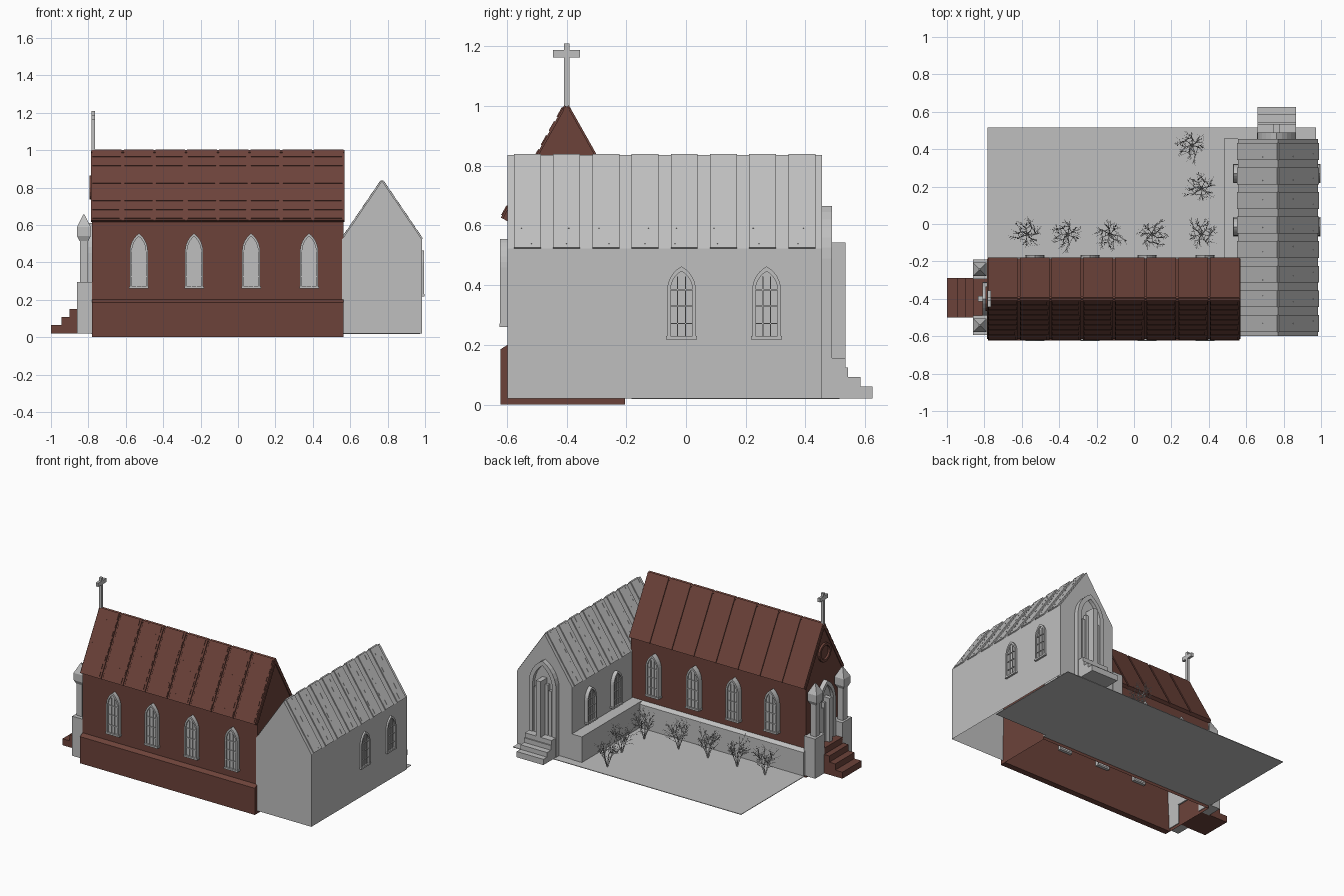
import bpy, bmesh, math, random
from mathutils import Vector, Matrix

random.seed(4)
cube = bpy.data.objects.get("Cube")
if cube:
    bpy.data.objects.remove(cube)


def material(name, rgb):
    m = bpy.data.materials.new(name)
    m.use_nodes = True
    m.diffuse_color = (*rgb, 1)
    m.node_tree.nodes["Principled BSDF"].inputs["Base Color"].default_value = (*rgb, 1)
    return m


STONE = material("grey stone", (0.52, 0.52, 0.52))
BRICK = material("red brown brick", (0.15, 0.055, 0.042))
FRONT, RIGHT, BACK, LEFT = 0, 90, 180, -90


def finish(name, bm, mat, loc=(0, 0, 0), turn=0):
    bmesh.ops.recalc_face_normals(bm, faces=bm.faces)
    me = bpy.data.meshes.new(name)
    bm.to_mesh(me)
    bm.free()
    me.materials.append(mat)
    ob = bpy.data.objects.new(name, me)
    ob.location = loc
    ob.rotation_euler.z = math.radians(turn)
    bpy.context.collection.objects.link(ob)
    return ob


def add_box(bm, x0, x1, y0, y1, z0, z1):
    mid = Vector((x0 + x1, y0 + y1, z0 + z1)) / 2
    mat = Matrix.Translation(mid) @ Matrix.Diagonal((x1 - x0, y1 - y0, z1 - z0, 1))
    bmesh.ops.create_cube(bm, size=1, matrix=mat)


def box(name, mat, *span):
    bm = bmesh.new()
    add_box(bm, *span)
    return finish(name, bm, mat)


def add_prism(bm, pts, y0, y1, hole=None, skip=()):
    """Extrude an x-z outline along y; an equally long hole outline makes a ring."""
    def loop(p, y):
        return [bm.verts.new((a, y, b)) for a, b in p]
    n = len(pts)
    a, b = loop(pts, y0), loop(pts, y1)
    if hole:
        c, d = loop(hole, y0), loop(hole, y1)
        pairs = [(a, b), (b, d), (d, c), (c, a)]
    else:
        bm.faces.new(a)
        bm.faces.new(b)
        pairs = [(a, b)]
    for p, q in pairs:
        for i in range(n):
            if i not in skip:
                j = (i + 1) % n
                bm.faces.new((p[i], p[j], q[j], q[i]))


def arch(w, z0, spring, top, steps=6):
    """Pointed arch outline of half width w."""
    h = top - spring
    r = (w * w + h * h) / (2 * w)
    end = math.asin(min(1, h / r))
    side = [(w, z0)]
    for i in range(steps + 1):
        t = end * i / steps
        side.append((w - r + r * math.cos(t), spring + r * math.sin(t)))
    side[-1] = (0, top)
    return side + [(-x, z) for x, z in side[-2::-1]]


def window(name, loc, turn, h, spring, out):
    """Pointed window with frame, glazing bars and sill, standing on its wall."""
    bm = bmesh.new()
    w, e = 0.048, 0.011
    add_prism(bm, arch(w, 0, spring, h), -out, 0.02,
              arch(w - e, e, spring, h - 1.5 * e))
    add_prism(bm, arch(w - e, e, spring, h - 1.5 * e), -out + 0.01, 0.01)
    for x in (-0.013, 0.013):
        add_box(bm, x - 0.002, x + 0.002, -out + 0.004, 0, e, h * 0.86)
    for k in (0.22, 0.46, 0.68):
        add_box(bm, e - w, w - e, -out + 0.004, 0, k * h - 0.002, k * h + 0.002)
    add_box(bm, -w - 0.004, w + 0.004, -out - 0.002, 0, 0, 0.012)
    return finish(name, bm, STONE, loc, turn)


def doorway(name, loc, turn, w, z0, spring, top, depth, bar_out):
    """Arched surround with a door of upright bars, tallest in the middle."""
    bm = bmesh.new()
    add_prism(bm, arch(w, z0, spring, top), -depth, 0.01,
              arch(w * 0.72, z0 + 0.002, spring, top - w * 0.32))
    add_prism(bm, arch(w * 0.72, z0, spring, top - w * 0.32), -0.008, 0.01)
    high = spring + (top - spring) * 0.3
    for k in (-2, -1, 0, 1, 2):
        x = k * w * 0.27
        front = bar_out if k == 0 else depth * 0.9
        half = w * (0.17 if k == 0 else 0.1)
        add_box(bm, x - half, x + half, -front, 0, z0, high - abs(k) * w * 0.35)
    return finish(name, bm, STONE, loc, turn)


def slope_box(bm, ridge, eave, lo, hi, t0, t1, lift, thick, axis):
    """Slab on a roof slope: lo..hi along the ridge, t0..t1 from ridge to eave."""
    r, e = Vector(ridge), Vector(eave)
    d = e - r
    n = Vector((-d.y, d.x)).normalized()
    n = n if n.y > 0 else -n
    pts = [r + d * t + n * k for t, k in
           ((t0, lift), (t1, lift), (t1, lift + thick), (t0, lift + thick))]
    ends = [[bm.verts.new((s, p.x, p.y) if axis == "x" else (p.x, s, p.y))
             for p in pts] for s in (lo, hi)]
    bm.faces.new(ends[0])
    bm.faces.new(ends[1])
    for i in range(4):
        j = (i + 1) % 4
        bm.faces.new((ends[0][i], ends[0][j], ends[1][j], ends[1][i]))


# Nave walls, open underneath
X0, X1, YC = -0.78, 0.565, -0.4
bm = bmesh.new()
add_prism(bm, [(-0.195, 0), (0.195, 0), (0.195, 0.64), (0, 0.985), (-0.195, 0.64)],
          X0, X1, skip=(0,))
finish("nave_walls", bm, BRICK, (0, YC, 0), 90).rotation_euler.z = math.radians(-90)

# Nave roof: slabs, long panels on both sides, tile courses on the front
bm = bmesh.new()
ridge = (YC, 0.998)
for s in (-1, 1):
    eave = (YC + s * 0.212, 0.622)
    slope_box(bm, ridge, eave, X0 - 0.005, X1 + 0.005, 0, 1, -0.015, 0.018, "x")
    for c in range(8):
        lo = X0 + c * 0.1695
        hi = lo + 0.158
        slope_box(bm, ridge, eave, lo, hi, 0, 1, 0.001, 0.008, "x")
        if s < 0:
            for r in range(8):
                slope_box(bm, ridge, eave, lo + 0.003, hi - random.uniform(0.002, 0.015),
                          r / 8 + 0.02, r / 8 + 0.105, 0.008, 0.005, "x")
finish("nave_roof", bm, BRICK)

# Plinths with a sloped top
for name, s, mat in (("front_plinth", -1, BRICK), ("back_plinth", 1, STONE)):
    bm = bmesh.new()
    low = 0 if s < 0 else 0.02
    add_prism(bm, [(s * 0.18, low), (s * 0.222, low), (s * 0.222, 0.185), (s * 0.19, 0.205)],
              X0, X1)
    finish(name, bm, mat, (0, YC, 0), 90).data.transform(Matrix.Diagonal((1, -1, 1, 1)))

# Nave windows
for i, x in enumerate((-0.53, -0.235, 0.07, 0.38)):
    window(f"nave_front_window_{i}", (x, -0.595, 0.26), FRONT, 0.295, 0.2, 0.028)
    window(f"nave_back_window_{i}", (x, -0.205, 0.26), BACK, 0.295, 0.2, 0.038)

# Nave entrance: round window, door, steps
ring = [[(r * math.cos(a * math.pi / 8), r * math.sin(a * math.pi / 8)) for a in range(16)]
        for r in (0.065, 0.048)]
bm = bmesh.new()
add_prism(bm, ring[0], -0.014, 0.01, ring[1])
finish("round_window_frame", bm, BRICK, (X0, YC, 0.8), LEFT)
doorway("nave_door", (X0, YC, 0), LEFT, 0.09, 0.15, 0.45, 0.61, 0.03, 0.055)
for i, x in enumerate((-1.0, -0.945, -0.9, -0.86)):
    box(f"nave_step_{i}", BRICK, x, X0, -0.5, -0.29, 0.02, 0.065 + 0.043 * i)

# Gate piers: base, shaft, flared cap and pyramid
for i, y in enumerate((-0.542, -0.243)):
    bm = bmesh.new()
    add_box(bm, -0.86, -0.775, y - 0.052, y + 0.052, 0.02, 0.295)
    add_box(bm, -0.845, -0.803, y - 0.024, y + 0.024, 0.295, 0.54)
    for r0, r1, z0, z1 in ((0.024, 0.036, 0.515, 0.54), (0.036, 0.036, 0.54, 0.59),
                           (0.036, 0.004, 0.59, 0.655)):
        bmesh.ops.create_cone(
            bm, cap_ends=True, segments=4, radius1=r0 * 2 ** 0.5, radius2=r1 * 2 ** 0.5,
            depth=z1 - z0, matrix=Matrix.Translation((-0.824, y, (z0 + z1) / 2))
            @ Matrix.Rotation(math.pi / 4, 4, "Z"))
    finish(f"gate_pier_{i}", bm, STONE)

# Gable cross
bm = bmesh.new()
add_box(bm, -0.782, -0.764, YC - 0.009, YC + 0.009, 0.99, 1.21)
add_box(bm, -0.782, -0.764, YC - 0.045, YC + 0.045, 1.162, 1.188)
finish("gable_cross", bm, STONE)

# Side hall walls, open underneath
AX, AW = 0.77, 0.213
bm = bmesh.new()
add_prism(bm, [(-AW, 0.02), (AW, 0.02), (AW, 0.523), (0, 0.836), (-AW, 0.523)],
          -0.598, 0.455, skip=(0,))
finish("hall_walls", bm, STONE, (AX, 0, 0))

# Side hall roof panels, slightly irregular
bm = bmesh.new()
for s in (-1, 1):
    for i in range(8):
        y = 0.343 - 0.1313 * i
        slope_box(bm, (AX, 0.836), (AX + s * AW, 0.523), y, y + 0.09,
                  0, 1, -0.002, 0.009, "y")
        for r in range(6):
            a = y + random.uniform(0.01, 0.06)
            slope_box(bm, (AX, 0.836), (AX + s * AW, 0.523), a, a + 0.004,
                      r / 6 + 0.02, r / 6 + 0.13, 0.006, 0.002, "y")
finish("hall_roof_panels", bm, STONE)

# Side hall windows, door and steps
for i, y in enumerate((-0.015, 0.27)):
    window(f"hall_right_window_{i}", (AX + AW, y, 0.218), RIGHT, 0.245, 0.165, 0.012)
    window(f"hall_left_window_{i}", (AX - AW, y, 0.218), LEFT, 0.245, 0.165, 0.026)
doorway("hall_door", (0.762, 0.455, 0), BACK, 0.105, 0.02, 0.49, 0.665, 0.034, 0.08)
for i, y in enumerate((0.625, 0.585, 0.543, 0.535)):
    box(f"hall_step_{i}", STONE, 0.66, 0.865, 0.455, y, 0.02, 0.06 + 0.032 * i)

# Courtyard paving and low ledge beside the hall
box("courtyard", STONE, X0 - 0.004, 0.972, -0.182, 0.515, 0.018, 0.022)
box("hall_ledge", STONE, 0.48, AX - AW, -0.2, 0.458, 0.02, 0.2)


# Bare shrubs: each branch splits into finer twigs
def branch(bm, start, direction, length, width, level):
    end = start + direction * length
    side = direction.orthogonal().normalized() * width
    corners = [Matrix.Rotation(k * math.tau / 3, 3, direction) @ side for k in range(3)]
    base = [bm.verts.new(start + c) for c in corners]
    tip = bm.verts.new(end)
    for k in range(3):
        bm.faces.new((base[k], base[(k + 1) % 3], tip))
    if level:
        for k in range(6):
            spread = Vector([random.uniform(-1, 1) for _ in range(3)])
            d = (direction + spread * 0.85).normalized()
            branch(bm, start.lerp(end, random.uniform(0.35, 0.95)), d,
                   length * 0.42, width * 0.6, level - 1)


bm = bmesh.new()
for k in range(7):
    a = k * math.tau / 7
    lean = Vector((math.cos(a) * 0.36, math.sin(a) * 0.36, 1)).normalized()
    branch(bm, Vector((0, 0, 0)), lean, random.uniform(0.13, 0.18), 0.003, 2)
shrub = finish("shrub_0", bm, STONE)
spots = ((-0.57, -0.055), (-0.355, -0.055), (-0.13, -0.055), (0.095, -0.055),
         (0.36, -0.055), (0.36, 0.19), (0.31, 0.42))
for i, (x, y) in enumerate(spots):
    ob = shrub
    if i:
        ob = bpy.data.objects.new(f"shrub_{i}", shrub.data)
        bpy.context.collection.objects.link(ob)
    ob.location = (x, y, 0.02)
    ob.rotation_euler.z = i * 1.3
